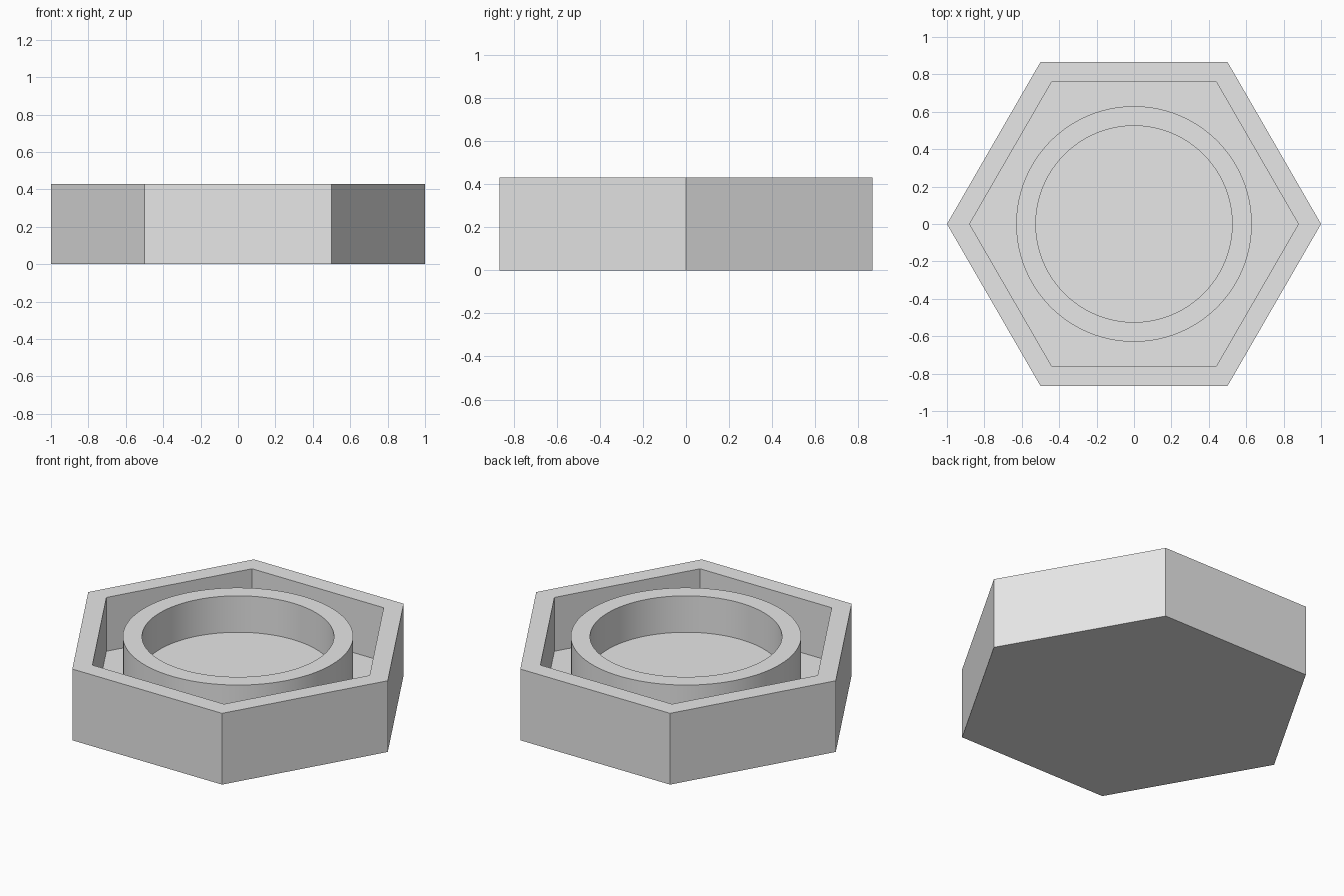
import bpy, bmesh, math

cube = bpy.data.objects.get("Cube")
if cube:
    bpy.data.objects.remove(cube, do_unlink=True)

HEIGHT = 0.43
WALL = 0.105
HEX_INNER = 1 - WALL / math.cos(math.pi / 6)
RING_OUTER = 0.63

grey = bpy.data.materials.new("plain_grey")
grey.use_nodes = True
grey.diffuse_color = (0.8, 0.8, 0.8, 1)
grey.node_tree.nodes["Principled BSDF"].inputs["Base Color"].default_value = (0.8, 0.8, 0.8, 1)


def lathe(name, profile, sides):
    """Sweep an (r, z) profile about z; end rings are capped with one flat face."""
    bm = bmesh.new()
    rings = []
    for r, z in profile:
        angles = [2 * math.pi * i / sides for i in range(sides)]
        rings.append([bm.verts.new((r * math.cos(a), r * math.sin(a), z)) for a in angles])
    for low, high in zip(rings, rings[1:]):
        for i in range(sides):
            j = (i + 1) % sides
            bm.faces.new((low[i], low[j], high[j], high[i]))
    bm.faces.new(rings[0])
    bm.faces.new(rings[-1])
    bmesh.ops.recalc_face_normals(bm, faces=bm.faces)
    mesh = bpy.data.meshes.new(name)
    bm.to_mesh(mesh)
    bm.free()
    obj = bpy.data.objects.new(name, mesh)
    bpy.context.collection.objects.link(obj)
    mesh.materials.append(grey)
    return obj


# Hexagonal tray with a flat floor
lathe("hexagonal_tray", [(1, 0), (1, HEIGHT), (HEX_INNER, HEIGHT), (HEX_INNER, WALL)], 6)

# Round cup standing on the tray floor, with its own raised floor
cup = lathe("round_cup", [(RING_OUTER, WALL), (RING_OUTER, HEIGHT),
                          (RING_OUTER - WALL, HEIGHT), (RING_OUTER - WALL, 2 * WALL)], 96)
bpy.ops.object.select_all(action='DESELECT')
cup.select_set(True)
bpy.context.view_layer.objects.active = cup
bpy.ops.object.shade_smooth_by_angle(angle=math.radians(30))
